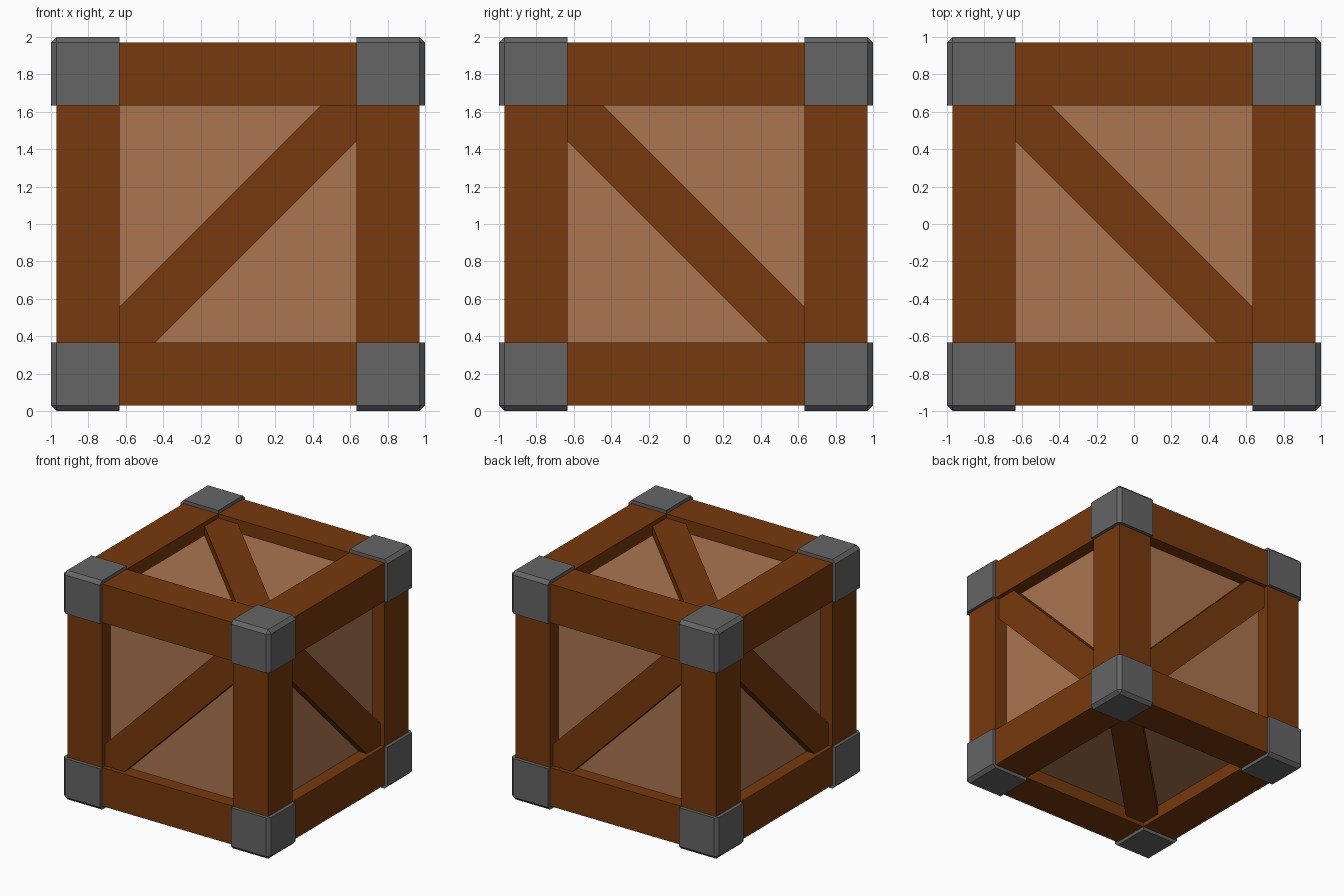
import bpy, bmesh
from mathutils import Vector, Matrix

if "Cube" in bpy.data.objects:
    bpy.data.objects.remove(bpy.data.objects["Cube"], do_unlink=True)

INNER, OUTER, CAP = 0.633, 0.97, 1.0   # frame opening, frame face, cap face
PANEL, BRACE = 0.855, 0.933            # panel face, brace face
CUT = 0.19                             # brace width along the frame
CENTRE = Vector((0, 0, 1))


def material(name, colour):
    m = bpy.data.materials.new(name)
    m.use_nodes = True
    m.diffuse_color = (*colour, 1)
    m.node_tree.nodes["Principled BSDF"].inputs["Base Color"].default_value = (*colour, 1)
    return m


dark_wood = material("dark_wood", (0.185, 0.041, 0.004))
light_wood = material("light_wood", (0.405, 0.177, 0.079))
grey_metal = material("grey_metal", (0.13, 0.13, 0.13))


def finish(name, bm, mat, mirror=(False, False, False)):
    bmesh.ops.recalc_face_normals(bm, faces=bm.faces)
    mesh = bpy.data.meshes.new(name)
    bm.to_mesh(mesh)
    bm.free()
    mesh.materials.append(mat)
    obj = bpy.data.objects.new(name, mesh)
    obj.location = CENTRE
    bpy.context.collection.objects.link(obj)
    if any(mirror):
        mod = obj.modifiers.new("Mirror", 'MIRROR')
        mod.use_axis = mirror
        mod.use_mirror_merge = False
    return obj


def box(lo, hi):
    lo, hi = Vector(lo), Vector(hi)
    bm = bmesh.new()
    bmesh.ops.create_cube(bm, size=1, matrix=Matrix.Translation((lo + hi) / 2)
                          @ Matrix.Diagonal((*(hi - lo), 1)))
    return bm


# Inner box whose sides are the recessed panels
finish("panels", box([-PANEL] * 3, [PANEL] * 3), light_wood)

# Four frame beams along each axis
for axis, label in enumerate(("width", "depth", "upright")):
    lo, hi = [INNER] * 3, [OUTER] * 3
    lo[axis], hi[axis] = -INNER - CUT / 4, INNER + CUT / 4
    finish(label + "_beams", box(lo, hi), dark_wood, [i != axis for i in range(3)])

# Corner caps, with the three outer edges chamfered
bm = box([INNER] * 3, [CAP] * 3)
tip = max(bm.verts, key=lambda v: sum(v.co))
bmesh.ops.bevel(bm, geom=list(tip.link_edges), offset=CAP - OUTER,
                offset_type='OFFSET', segments=1, affect='EDGES')
finish("corner_caps", bm, grey_metal, (True, True, True))

# Diagonal braces, clipped to the frame opening; each runs along u + v
X, Y, Z = Matrix.Identity(3)
sides = {"front": (X, Z), "back": (-X, Z), "right": (-Z, -Y),
         "left": (-Z, Y), "top": (-Y, X), "bottom": (Y, X)}
a, b = INNER, INNER - CUT
outline = [(-a, -a), (-b, -a), (a, b), (a, a), (b, a), (-a, -b)]
for side, (u, v) in sides.items():
    n = u.cross(v)
    bm = bmesh.new()
    face = bm.faces.new([bm.verts.new(u * p + v * q + n * (PANEL - 0.02))
                         for p, q in outline])
    top = bmesh.ops.extrude_face_region(bm, geom=[face])["geom"]
    bmesh.ops.translate(bm, vec=n * (BRACE - PANEL + 0.02),
                        verts=[g for g in top if isinstance(g, bmesh.types.BMVert)])
    # Close the hidden back if the extrusion removed it
    bmesh.ops.holes_fill(bm, edges=[e for e in bm.edges if e.is_boundary])
    finish(side + "_brace", bm, dark_wood)
